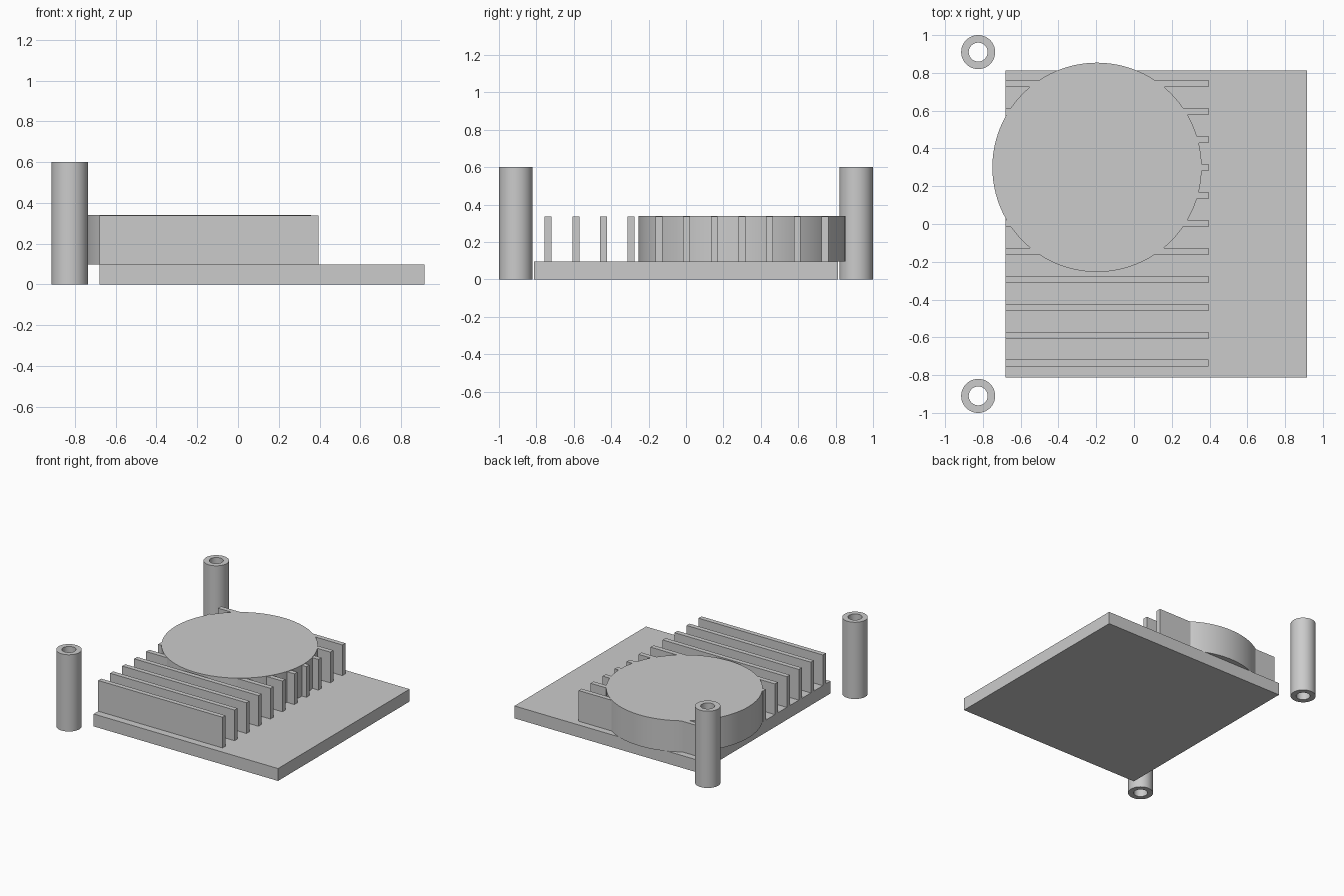
import bpy, bmesh, math

cube = bpy.data.objects.get("Cube")
if cube:
    bpy.data.objects.remove(cube, do_unlink=True)

GREY = (0.6, 0.6, 0.6, 1.0)
mat = bpy.data.materials.new("plain grey")
mat.use_nodes = True
mat.diffuse_color = GREY
bsdf = next(n for n in mat.node_tree.nodes if n.type == 'BSDF_PRINCIPLED')
bsdf.inputs["Base Color"].default_value = GREY


def finish(obj, name, smooth=False):
    obj.name = name
    obj.data.materials.clear()
    obj.data.materials.append(mat)
    if smooth:
        bpy.ops.object.select_all(action='DESELECT')
        obj.select_set(True)
        bpy.context.view_layer.objects.active = obj
        bpy.ops.object.shade_smooth_by_angle(angle=math.radians(35))


def box(name, x0, x1, y0, y1, z0, z1):
    bpy.ops.mesh.primitive_cube_add(
        size=1, location=((x0 + x1) / 2, (y0 + y1) / 2, (z0 + z1) / 2))
    obj = bpy.context.object
    obj.scale = (x1 - x0, y1 - y0, z1 - z0)
    bpy.ops.object.transform_apply(location=False, rotation=False, scale=True)
    finish(obj, name)


def tube(name, x, y, outer, inner, height, sides=48):
    # Closed rectangular section swept around the axis
    section = [(outer, 0), (outer, height), (inner, height), (inner, 0)]
    bm = bmesh.new()
    rings = []
    for i in range(sides):
        a = math.tau * i / sides
        rings.append([bm.verts.new((r * math.cos(a), r * math.sin(a), z))
                      for r, z in section])
    for i in range(sides):
        a, b = rings[i], rings[(i + 1) % sides]
        for j in range(4):
            k = (j + 1) % 4
            bm.faces.new((a[j], b[j], b[k], a[k]))
    bmesh.ops.recalc_face_normals(bm, faces=bm.faces)
    mesh = bpy.data.meshes.new(name)
    bm.to_mesh(mesh)
    bm.free()
    obj = bpy.data.objects.new(name, mesh)
    bpy.context.collection.objects.link(obj)
    obj.location = (x, y, 0)
    finish(obj, name, smooth=True)


# Base plate
BASE_TOP, FIN_TOP = 0.097, 0.337
box("base_plate", -0.68, 0.915, -0.8125, 0.8125, 0, BASE_TOP)

# Row of cooling fins
for i in range(11):
    y = (i - 5) * 0.148 + 0.003
    box(f"fin_{i + 1}", -0.68, 0.395, y - 0.0185, y + 0.0185,
        BASE_TOP - 0.002, FIN_TOP)

# Round drum set into the fins, overhanging the plate edge
DRUM_TOP = FIN_TOP + 0.003
bpy.ops.mesh.primitive_cylinder_add(
    vertices=96, radius=0.554, depth=DRUM_TOP - BASE_TOP,
    location=(-0.196, 0.3, (DRUM_TOP + BASE_TOP) / 2))
finish(bpy.context.object, "round_drum", smooth=True)

# Hollow posts
for name, side in (("front_post", -1), ("back_post", 1)):
    tube(name, -0.825, side * 0.91, 0.09, 0.05, 0.6)
